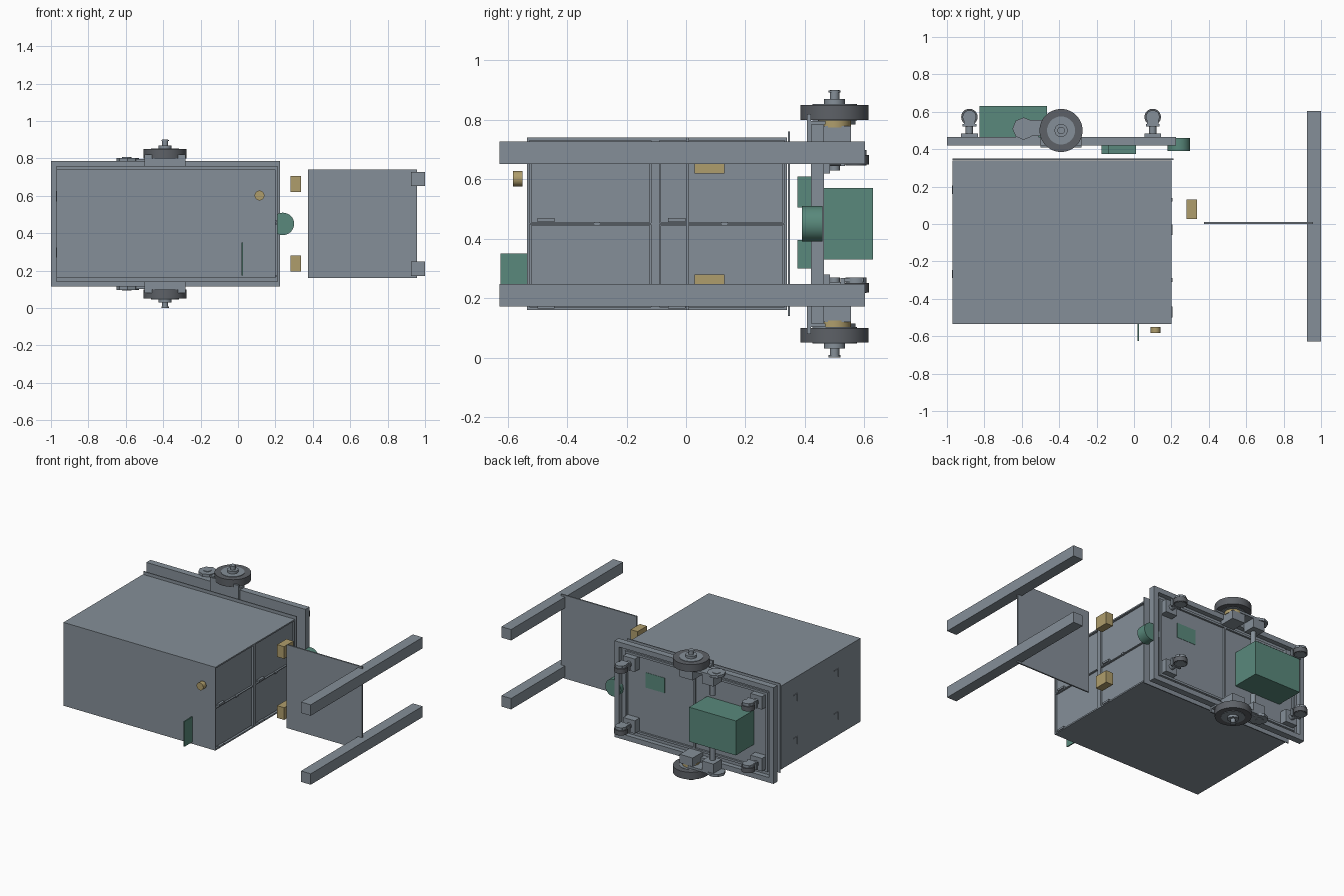
import bpy
from math import pi
from mathutils import Matrix

cube = bpy.data.objects.get("Cube")
if cube:
    bpy.data.objects.remove(cube, do_unlink=True)


def material(name, rgb):
    m = bpy.data.materials.new(name)
    m.use_nodes = True
    m.diffuse_color = (*rgb, 1)
    m.node_tree.nodes["Principled BSDF"].inputs["Base Color"].default_value = (*rgb, 1)
    return m


GREY = material("slate grey", (0.235, 0.275, 0.315))
DARK = material("rubber dark grey", (0.11, 0.12, 0.135))
GREEN = material("muted green", (0.1, 0.25, 0.2))
TAN = material("sand tan", (0.43, 0.34, 0.15))
MID = 0.45  # height of the mirror plane for paired parts


def box(name, x, y, z, mat=GREY):
    """Box from (min, max) ranges on each axis."""
    bpy.ops.mesh.primitive_cube_add(size=1)
    o = bpy.context.object
    o.name = name
    o.data.transform(Matrix.Diagonal((x[1] - x[0], y[1] - y[0], z[1] - z[0], 1)))
    o.location = [(a + b) / 2 for a, b in (x, y, z)]
    o.data.materials.append(mat)
    return o


def cyl(name, x, y, z, r, mat=GREY, sides=32):
    """Cylinder along whichever of y or z is given as a range."""
    upright = isinstance(z, tuple)
    lo, hi = z if upright else y
    mid = (lo + hi) / 2
    bpy.ops.mesh.primitive_cylinder_add(
        vertices=sides, radius=r, depth=hi - lo,
        location=(x, y, mid) if upright else (x, mid, z),
        rotation=(0, 0, 0) if upright else (pi / 2, 0, 0))
    o = bpy.context.object
    o.name = name
    o.data.materials.append(mat)
    bpy.ops.object.shade_smooth_by_angle()
    return o


def flip(z, side):
    """Mirror a height range to the lower side."""
    return z if side == "upper" else (2 * MID - z[1], 2 * MID - z[0])


# Cabinet with recessed doors on its open end
box("cabinet", (-0.97, 0.18), (-0.535, 0.34), (0.16, 0.74))
for side in ("upper", "lower"):
    box(side + "_rim", (0.18, 0.2), (-0.535, 0.34), flip((0.73, 0.74), side))
    for name, y in (("front", (-0.522, -0.122)), ("rear", (-0.085, 0.327))):
        box(f"{side}_{name}_door", (0.18, 0.19), y, flip((0.455, 0.725), side))
box("front_rim", (0.18, 0.2), (-0.535, -0.526), (0.17, 0.73))
box("rear_rim", (0.18, 0.2), (0.331, 0.34), (0.17, 0.73))
box("door_post", (0.18, 0.2), (-0.117, -0.09), (0.17, 0.73))
box("door_shelf", (0.18, 0.2), (-0.526, 0.331), (0.447, 0.453))
for z in (0.165, 0.457):
    for y in (-0.5, -0.06):
        box("door_handle", (0.18, 0.206), (y, y + 0.058), (z, z + 0.013))
for y in (-0.31, 0.12):
    box("door_latch", (0.19, 0.205), (y, y + 0.02), (0.444, 0.456))

# Small angled brackets on the closed end
for y in (-0.29, 0.16):
    for z in (0.27, 0.57):
        box("end_bracket", (-0.974, -0.97), (y, y + 0.045), (z + 0.05, z + 0.055))
        box("end_bracket_leg", (-0.974, -0.97), (y, y + 0.005), (z, z + 0.05))

# Front fittings
cyl("front_button", 0.115, (-0.583, -0.55), 0.602, 0.026, TAN)
box("front_fin", (0.018, 0.026), (-0.625, -0.535), (0.175, 0.35), GREEN)

# Back panel and chassis frame
box("back_panel", (-0.97, 0.21), (0.343, 0.35), (0.14, 0.76))
box("chassis_plate", (-0.98, 0.205), (0.42, 0.432), (0.13, 0.77))
for side in ("upper", "lower"):
    box(side + "_chassis_rail", (-1, 0.225), (0.42, 0.465), flip((0.75, 0.785), side))
    box(side + "_inner_rail", (-0.94, 0.16), (0.43, 0.445), flip((0.71, 0.725), side))
for name, x in (("right", (-1, -0.965)), ("left", (0.19, 0.225))):
    box(name + "_chassis_end", x, (0.42, 0.465), (0.15, 0.75))
for x in (-0.94, -0.38, 0.145):
    box("chassis_crossbar", (x, x + 0.015), (0.43, 0.445), (0.19, 0.71))

# Drive units, mirrored above and below
for side in ("upper", "lower"):
    def z(a, b):
        return flip((a, b), side)
    box(side + "_wheel_bracket", (-0.5, -0.28), (0.408, 0.42), z(0.72, 0.82))
    box(side + "_bracket_lip", (-0.5, -0.28), (0.42, 0.47), z(0.785, 0.797))
    box(side + "_motor", (-0.6, -0.51), (0.465, 0.555), z(0.72, 0.785))
    cyl(side + "_motor_shaft", -0.555, 0.5, z(0.63, 0.72), 0.018)
    cyl(side + "_gearbox", -0.59, 0.51, z(0.785, 0.803), 0.06, GREY, 8)
    box(side + "_gear_arm", (-0.58, -0.4), (0.47, 0.555), z(0.783, 0.798))
    cyl(side + "_gear_cap", -0.595, 0.513, z(0.8, 0.807), 0.025)
    box(side + "_axle_block", (-0.44, -0.34), (0.44, 0.555), z(0.72, 0.78))
    cyl(side + "_hub", -0.39, 0.5, z(0.775, 0.802), 0.055, TAN)
    cyl(side + "_tyre", -0.39, 0.5, z(0.8, 0.85), 0.115, DARK, 48)
    cyl(side + "_wheel_disc", -0.39, 0.5, z(0.798, 0.853), 0.075)
    cyl(side + "_axle_collar", -0.39, 0.5, z(0.85, 0.87), 0.035)
    cyl(side + "_axle_tip", -0.39, 0.5, z(0.87, 0.9), 0.016)
    cyl(side + "_axle_cap", -0.39, 0.5, z(0.892, 0.899), 0.02)

# Casters
for x in (-0.88, 0.1):
    for z in (0.235, 0.665):
        box("caster_pad", (x - 0.045, x + 0.045), (0.43, 0.485), (z - 0.045, z + 0.045))
        cyl("caster_stem", x, (0.48, 0.53), z, 0.02)
        box("caster_fork", (x - 0.037, x + 0.037), (0.52, 0.535), (z - 0.02, z + 0.032))
        box("caster_arm", (x - 0.03, x + 0.03), (0.53, 0.598), (z + 0.02, z + 0.032))
        cyl("caster_wheel", x, 0.572, (z - 0.016, z + 0.016), 0.044, DARK)
        cyl("caster_disc", x, 0.572, (z - 0.018, z + 0.034), 0.036)

# Battery, electronics and sensor
box("battery", (-0.825, -0.465), (0.43, 0.63), (0.33, 0.57), GREEN)
box("upper_control_box", (-0.14, 0.01), (0.375, 0.434), (0.505, 0.61), GREEN)
box("lower_control_box", (-0.175, 0.01), (0.375, 0.42), (0.3, 0.395), GREEN)
cyl("round_sensor", 0.24, (0.39, 0.46), 0.45, 0.06, GREEN)

# Detached side panel, blocks and rails
box("side_panel", (0.375, 0.957), (0, 0.01), (0.16, 0.74))
for side in ("upper", "lower"):
    box(side + "_lock_block", (0.282, 0.336), (0.028, 0.13), flip((0.62, 0.705), side), TAN)
    box(side + "_side_rail", (0.925, 1), (-0.628, 0.603), flip((0.652, 0.728), side))
